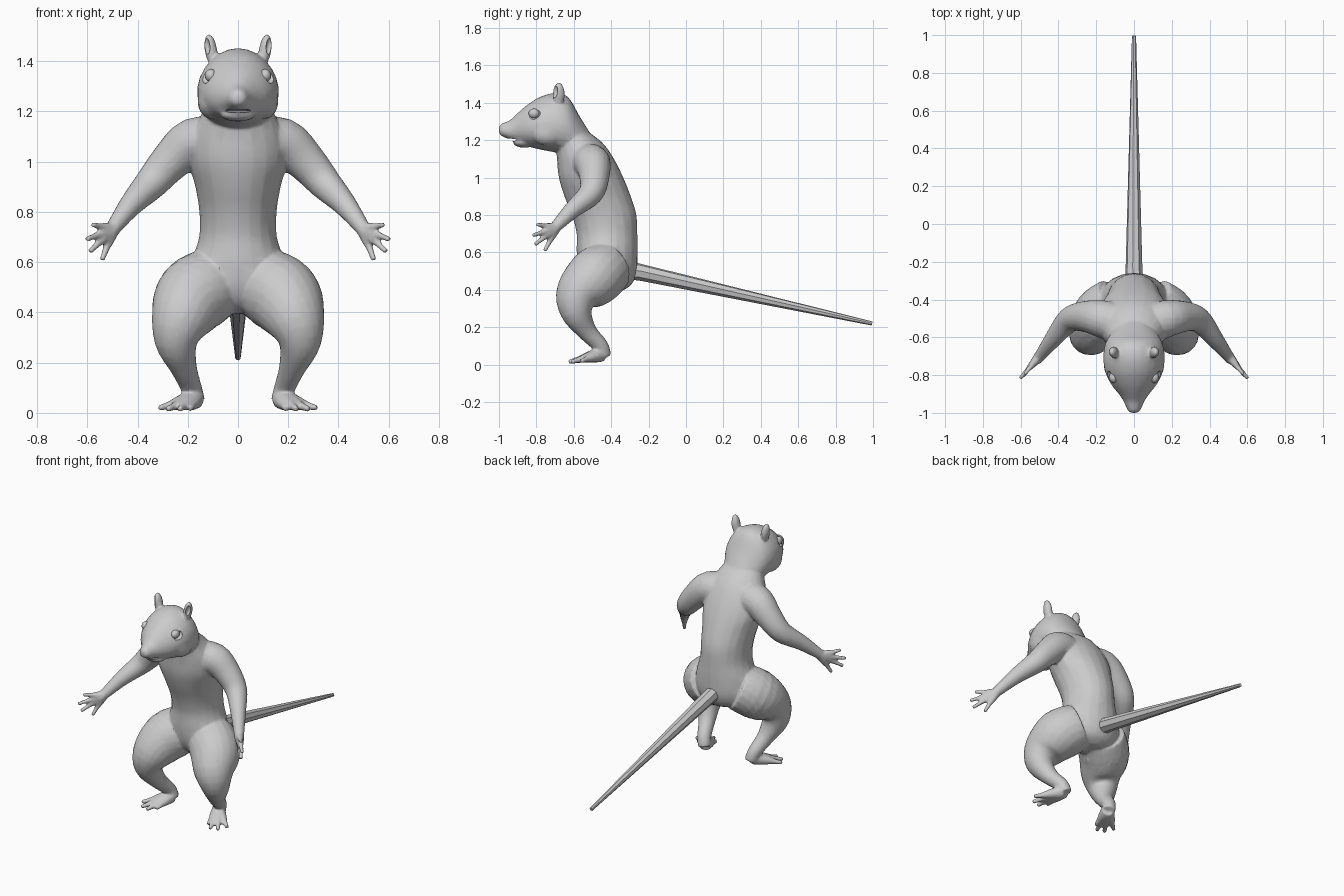
import bpy, bmesh
from mathutils import Vector, Matrix

if "Cube" in bpy.data.objects:
    bpy.data.objects.remove(bpy.data.objects["Cube"])

N = 20


def spline(rows, steps=4):
    """Catmull-Rom through rows of numbers."""
    rows = [Vector(r) for r in rows]
    out = []
    for i in range(len(rows) - 1):
        p0, p1 = rows[max(i - 1, 0)], rows[i]
        p2, p3 = rows[i + 1], rows[min(i + 2, len(rows) - 1)]
        for k in range(steps):
            t = k / steps
            out.append(0.5 * (2 * p1 + (p2 - p0) * t + (2 * p0 - 5 * p1 + 4 * p2 - p3) * t * t
                              + (3 * p1 - p0 - 3 * p2 + p3) * t ** 3))
    return out + [rows[-1]]


def loft(bm, rings, n=N, pear=0.0):
    """Closed skin over rings of (centre, half axis u, half axis v)."""
    from math import sin, cos, pi
    loops = []
    for c, u, v in rings:
        ring = []
        for i in range(n):
            a = 2 * pi * i / n
            ring.append(bm.verts.new(c + u * cos(a) * (1 - pear * sin(a)) + v * sin(a)))
        loops.append(ring)
    faces = [bm.faces.new(loops[0]), bm.faces.new(loops[-1])]
    for a, b in zip(loops, loops[1:]):
        for i in range(n):
            j = (i + 1) % n
            faces.append(bm.faces.new((a[i], a[j], b[j], b[i])))
    bmesh.ops.recalc_face_normals(bm, faces=faces)


def tube(bm, pts, side=1, n=N, steps=4):
    """Round limb through (x, y, z, radius) points, mirrored by side."""
    pts = spline(pts, steps)
    cs = [Vector((p[0] * side, p[1], p[2])) for p in pts]
    rings = []
    for i, c in enumerate(cs):
        d = (cs[min(i + 1, len(cs) - 1)] - cs[max(i - 1, 0)]).normalized()
        u = d.cross(Vector((0.3, 1, 0.2))).normalized()
        rings.append((c, u * pts[i][3], d.cross(u) * pts[i][3]))
    loft(bm, rings, n)


def blob(bm, pos, size, tilt=0.0):
    m = Matrix.Translation(pos) @ Matrix.Rotation(tilt, 4, 'Y') @ Matrix.Diagonal((*size, 1))
    bmesh.ops.create_uvsphere(bm, u_segments=16, v_segments=10, radius=1, matrix=m)


def finish(bm, name):
    me = bpy.data.meshes.new(name)
    bm.to_mesh(me)
    bm.free()
    ob = bpy.data.objects.new(name, me)
    bpy.context.collection.objects.link(ob)
    return ob


X, Y, Z = Vector((1, 0, 0)), Vector((0, 1, 0)), Vector((0, 0, 1))
bm = bmesh.new()

# torso: z, front y, back y, half width
torso = [(1.27, -.72, -.56, .10), (1.19, -.70, -.45, .145), (1.1, -.69, -.385, .185),
         (1.0, -.68, -.335, .195), (.9, -.65, -.295, .17), (.8, -.61, -.265, .154),
         (.7, -.585, -.26, .155), (.6, -.585, -.258, .185), (.5, -.57, -.262, .19),
         (.43, -.53, -.29, .15), (.395, -.47, -.34, .06)]
loft(bm, [(Vector((0, (f + b) / 2, z)), X * w, Y * ((b - f) / 2)) for z, f, b, w in spline(torso)])

# head: y, bottom z, top z, half width
head = [(-1.0, 1.24, 1.272, .016), (-.985, 1.222, 1.288, .034), (-.94, 1.203, 1.308, .054),
        (-.90, 1.185, 1.345, .08), (-.85, 1.168, 1.388, .12), (-.78, 1.15, 1.432, .153),
        (-.70, 1.135, 1.452, .162), (-.63, 1.12, 1.43, .15), (-.57, 1.13, 1.33, .115),
        (-.52, 1.13, 1.25, .07)]
loft(bm, [(Vector((0, y, (a + b) / 2)), X * w, Z * ((b - a) / 2)) for y, a, b, w in spline(head)],
     24, 0.1)
blob(bm, (0, -.865, 1.188), (.07, .06, .028))

for s in (1, -1):
    # ears
    blob(bm, (.108 * s, -.68, 1.445), (.025, .032, .064), .15 * s)
    # brow and cheek
    blob(bm, (.105 * s, -.74, 1.24), (.056, .09, .07))
    # arm
    tube(bm, [(.07, -.53, 1.07, .11), (.18, -.50, 1.075, .098), (.27, -.49, 1.0, .08),
              (.345, -.51, .915, .066), (.425, -.605, .83, .047), (.495, -.695, .738, .031),
              (.515, -.72, .71, .028)], s)
    # fingers
    for tip in ((.583, -.80, .75), (.606, -.822, .69), (.592, -.81, .64), (.543, -.757, .604)):
        a, t = Vector((.497, -.695, .73)), Vector(tip)
        rows = [(*a.lerp(t, k), r) for k, r in ((0, .027), (.35, .021), (.6, .014), (.97, .011))]
        tube(bm, rows, s, 10, 3)
    # leg
    tube(bm, [(.09, -.42, .52, .145), (.175, -.49, .465, .155), (.225, -.575, .375, .124),
              (.245, -.585, .28, .086), (.216, -.53, .18, .053), (.186, -.457, .10, .042),
              (.17, -.44, .045, .04)], s)
    # toes
    for tip in ((.318, -.565, .018), (.285, -.618, .014), (.235, -.632, .014), (.19, -.59, .016)):
        a, t = Vector((.175, -.455, .055)), Vector(tip)
        rows = [(*a.lerp(t, k), r) for k, r in ((0, .042), (.4, .03), (.7, .017), (.97, .012))]
        tube(bm, rows, s, 10, 3)

body = finish(bm, "body")

# fuse the parts into one skin, then thin it out
m = body.modifiers.new("fuse", 'REMESH')
m.mode, m.voxel_size = 'VOXEL', 0.007
m = body.modifiers.new("soften", 'SMOOTH')
m.factor, m.iterations = 0.5, 5
m = body.modifiers.new("thin", 'DECIMATE')
m.ratio = 0.12

# hollows for eyes, ears and mouth
bm = bmesh.new()
for s in (1, -1):
    blob(bm, (.135 * s, -.82, 1.345), (.028, .042, .034), .3 * s)
    blob(bm, (.125 * s, -.702, 1.462), (.014, .018, .034), .15 * s)
blob(bm, (0, -.935, 1.202), (.065, .05, .007))
cutter = finish(bm, "hollow_cutter")
cutter.hide_render = True
cutter.hide_set(True)
m = body.modifiers.new("hollows", 'BOOLEAN')
m.operation, m.solver, m.object = 'DIFFERENCE', 'EXACT', cutter

# eyes
for s in (1, -1):
    bm = bmesh.new()
    blob(bm, (.108 * s, -.812, 1.343), (.024, .03, .026))
    finish(bm, "eye")

# tail
bm = bmesh.new()
tube(bm, [(0, -.31, .505, .05), (0, -.24, .493, .045), (0, .38, .356, .028), (0, .995, .22, .011)],
     1, 8, 1)
finish(bm, "tail")

# shading
bpy.ops.object.select_all(action='DESELECT')
for ob in bpy.context.collection.objects:
    if ob != cutter:
        for p in ob.data.polygons:
            p.use_smooth = True
        if ob != body:
            ob.select_set(True)
            bpy.context.view_layer.objects.active = ob
bpy.ops.object.shade_smooth_by_angle(angle=0.6)
body.modifiers["fuse"].use_smooth_shade = True
